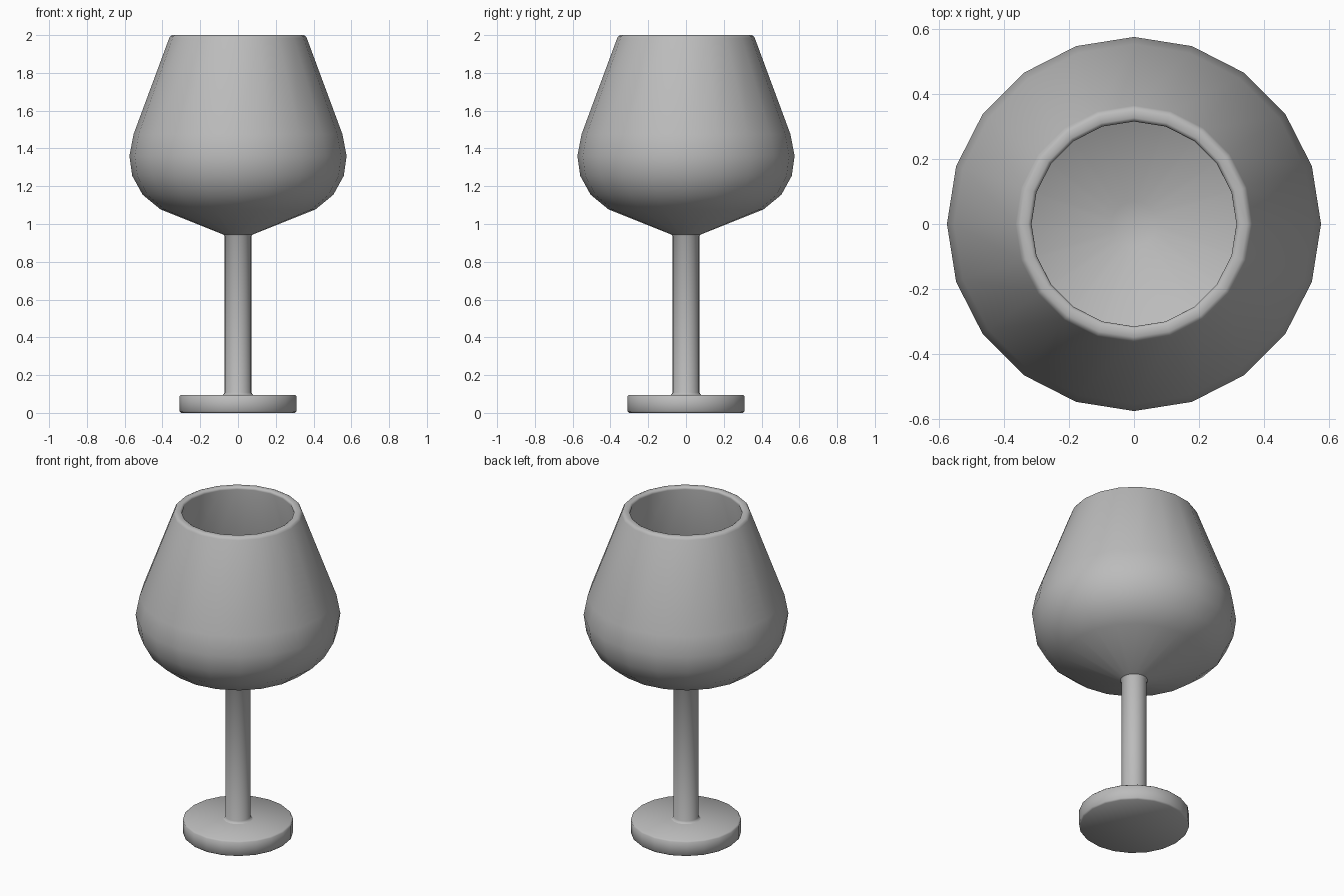
import bpy
import bmesh
from math import radians
from mathutils import Matrix, Vector

SIDES = 20

cube = bpy.data.objects.get("Cube")
if cube:
    bpy.data.objects.remove(cube, do_unlink=True)

grey = bpy.data.materials.new("plain grey")
grey.use_nodes = True
colour = (0.5, 0.5, 0.5, 1)
grey.diffuse_color = colour
grey.node_tree.nodes["Principled BSDF"].inputs["Base Color"].default_value = colour


def lathe(name, profile, smooth_angle):
    """Spin a (radius, height) profile around the z axis."""
    bm = bmesh.new()
    verts = [bm.verts.new((r, 0, z)) for r, z in profile]
    edges = [bm.edges.new(pair) for pair in zip(verts, verts[1:])]
    bmesh.ops.spin(bm, geom=verts + edges, cent=(0, 0, 0), axis=(0, 0, 1),
                   angle=radians(360), steps=SIDES, use_merge=False)
    bmesh.ops.remove_doubles(bm, verts=bm.verts, dist=0.0005)
    bmesh.ops.recalc_face_normals(bm, faces=bm.faces)
    mesh = bpy.data.meshes.new(name)
    bm.to_mesh(mesh)
    bm.free()
    mesh.materials.append(grey)
    obj = bpy.data.objects.new(name, mesh)
    bpy.context.collection.objects.link(obj)
    bpy.ops.object.select_all(action="DESELECT")
    obj.select_set(True)
    bpy.context.view_layer.objects.active = obj
    bpy.ops.object.shade_smooth_by_angle(angle=radians(smooth_angle))
    return obj


# Foot disc with softened rims
lathe("foot", [(0, 0), (0.302, 0), (0.31, 0.008), (0.31, 0.087),
               (0.302, 0.095), (0, 0.095)], 50)

# Stem with a small fillet where it meets the foot and the bowl
lathe("stem", [(0.085, 0.094), (0.076, 0.098), (0.071, 0.108),
               (0.071, 0.935), (0.078, 0.946)], 60)

# Bowl: outer wall, rounded rim, inner wall down to a shallow point
outer = [(0.07, 0.942), (0.085, 0.947), (0.41, 1.077), (0.505, 1.155), (0.56, 1.255),
         (0.575, 1.36), (0.553, 1.475), (0.364, 1.985), (0.358, 1.995), (0.348, 2)]
inner = [(0.326, 2), (0.318, 1.995), (0.315, 1.985), (0.508, 1.465), (0.528, 1.36),
         (0.515, 1.27), (0.47, 1.185), (0.39, 1.118), (0.07, 0.995), (0, 0.99)]
lathe("bowl", outer + inner, 60)
